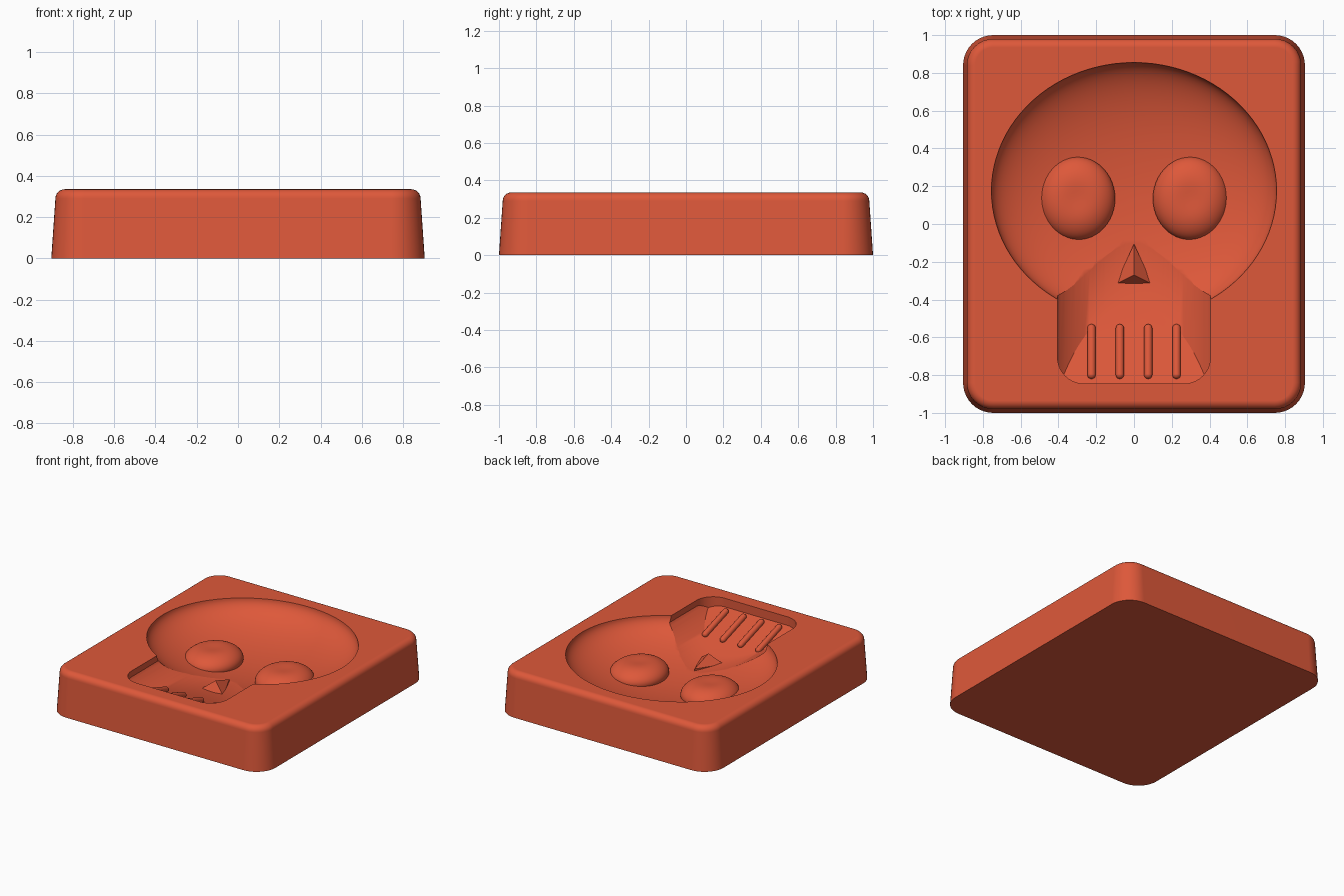
import bpy, bmesh, math
from mathutils import Vector

if "Cube" in bpy.data.objects:
    bpy.data.objects.remove(bpy.data.objects["Cube"], do_unlink=True)

TOP = 0.335

clay = bpy.data.materials.new("terracotta red")
clay.use_nodes = True
colour = (0.73, 0.098, 0.042, 1)
clay.diffuse_color = colour
clay.node_tree.nodes["Principled BSDF"].inputs["Base Color"].default_value = colour


def finish(name, bm):
    """Turn a bmesh into an object with the shared material."""
    bmesh.ops.recalc_face_normals(bm, faces=bm.faces)
    mesh = bpy.data.meshes.new(name)
    bm.to_mesh(mesh)
    bm.free()
    mesh.materials.append(clay)
    obj = bpy.data.objects.new(name, mesh)
    bpy.context.collection.objects.link(obj)
    return obj


def activate(obj):
    bpy.ops.object.select_all(action='DESELECT')
    obj.select_set(True)
    bpy.context.view_layer.objects.active = obj


def smooth(obj, degrees):
    activate(obj)
    bpy.ops.object.shade_smooth_by_angle(angle=math.radians(degrees))


def boolean(obj, cutter, operation):
    """Apply a boolean and remove the cutter."""
    cutter.hide_render = True
    mod = obj.modifiers.new("cut", 'BOOLEAN')
    mod.operation, mod.object, mod.solver = operation, cutter, 'EXACT'
    activate(obj)
    bpy.ops.object.modifier_apply(modifier=mod.name)
    bpy.data.objects.remove(cutter, do_unlink=True)


def rounded_rect(hx, y0, y1, r, z, n=10):
    """Counter-clockwise rounded rectangle at height z."""
    pts = []
    corners = [(hx - r, y1 - r), (r - hx, y1 - r), (r - hx, y0 + r), (hx - r, y0 + r)]
    for k, (cx, cy) in enumerate(corners):
        for i in range(n + 1):
            a = math.pi / 2 * (k + i / n)
            pts.append(Vector((cx + r * math.cos(a), cy + r * math.sin(a), z)))
    return pts


def loft(rings):
    """Closed solid through a stack of matching rings."""
    bm = bmesh.new()
    loops = [[bm.verts.new(p) for p in ring] for ring in rings]
    for a, b in zip(loops, loops[1:]):
        for i in range(len(a)):
            j = (i + 1) % len(a)
            bm.faces.new((a[i], a[j], b[j], b[i]))
    bm.faces.new(loops[0][::-1])
    bm.faces.new(loops[-1])
    return bm


# Tapered block with a rounded top edge
bevel = 0.045
profile = [(0, 0)]
for i in range(7):
    a = math.pi / 2 * i / 6
    profile.append((0.02 + bevel * (1 - math.cos(a)), TOP - bevel * (1 - math.sin(a))))
block = finish("block", loft(
    [rounded_rect(0.905 - d, d - 1, 1 - d, 0.16 - d, z) for d, z in profile]))

# Bowl-shaped cranium recess
bm = bmesh.new()
bmesh.ops.create_uvsphere(bm, u_segments=96, v_segments=48, radius=1)
for v in bm.verts:
    v.co = Vector((v.co.x * 0.755, v.co.y * 0.68 + 0.175, v.co.z * 0.22 + TOP + 0.001))
cranium = finish("cranium_cutter", bm)


# Jaw recess: rounded outline, sloping front floor and a concave channel
def ramp(y):
    return TOP - 0.067 - 0.324 * (y + 0.84)


bm = loft([rounded_rect(0.405, -0.845, 0.0, 0.14, z) for z in (0, TOP + 0.1)])
cut = bmesh.ops.bisect_plane(
    bm, geom=bm.verts[:] + bm.edges[:] + bm.faces[:], plane_co=(0, -0.84, ramp(-0.84)),
    plane_no=(0, 0.324, 1), clear_inner=True)
bmesh.ops.edgeloop_fill(
    bm, edges=[e for e in cut["geom_cut"] if isinstance(e, bmesh.types.BMEdge)])
jaw = finish("jaw_cutter", bm)

section = [(-0.42, TOP + 0.2)]
for i in range(33):
    t = -1 + i / 16
    section.append((0.42 * t, TOP - 0.025 - 0.175 * (1 - abs(t) ** 2) ** 0.75))
section.append((0.42, TOP + 0.2))
channel = finish("channel_cutter", loft(
    [[Vector((x, y, z)) for x, z in section] for y in (-1, 0.1)]))
boolean(jaw, channel, 'INTERSECT')

boolean(block, cranium, 'DIFFERENCE')
boolean(block, jaw, 'DIFFERENCE')
smooth(block, 28)
normals = block.modifiers.new("even_normals", 'WEIGHTED_NORMAL')
normals.keep_sharp = True

# Domed eyes with a shallow dimple
for side, x in (("left", 0.3), ("right", -0.3)):
    bm = bmesh.new()
    bmesh.ops.create_uvsphere(bm, u_segments=48, v_segments=32, radius=1)
    for v in bm.verts:
        r2 = v.co.x ** 2 + v.co.y ** 2
        z = v.co.z * 0.105 - 0.02 * math.exp(-r2 / 0.2)
        v.co = Vector((x + v.co.x * 0.2, 0.135 + v.co.y * 0.22, TOP - 0.2 + z))
    smooth(finish(side + "_eye", bm), 40)

# Pyramid nose
bm = bmesh.new()
base = [bm.verts.new(p) for p in
        ((0, -0.105, 0.15), (-0.097, -0.318, 0.13), (0.097, -0.318, 0.13))]
foot = [bm.verts.new((v.co.x, v.co.y, 0.08)) for v in base]
peak = bm.verts.new((0, -0.27, 0.205))
for i in range(3):
    j = (i + 1) % 3
    bm.faces.new((base[i], base[j], peak))
    bm.faces.new((foot[i], foot[j], base[j], base[i]))
bm.faces.new(foot)
finish("nose", bm)

# Rounded tooth ridges lying on the sloping floor
for n in range(4):
    x = -0.225 + 0.15 * n
    bm = bmesh.new()
    for y in (-0.552, -0.798):
        ball = bmesh.ops.create_icosphere(bm, subdivisions=3, radius=0.022)
        bmesh.ops.translate(bm, verts=ball["verts"], vec=(x, y, ramp(y) + 0.008))
    hull = bmesh.ops.convex_hull(bm, input=bm.verts)
    inside = {v for v in hull["geom_interior"] if isinstance(v, bmesh.types.BMVert)}
    bmesh.ops.delete(bm, geom=list(inside), context='VERTS')
    smooth(finish("tooth_%d" % (n + 1), bm), 40)
